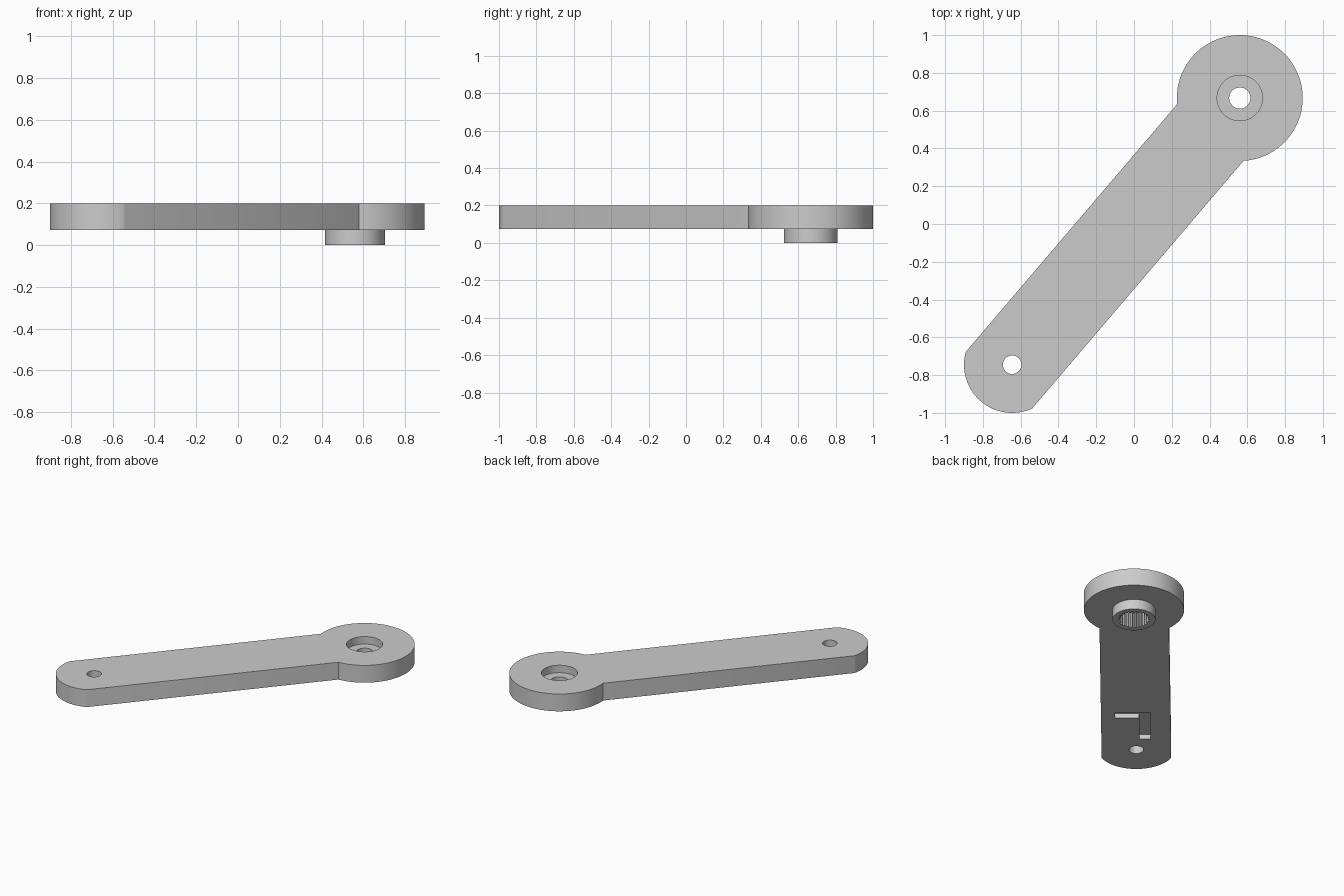
import bpy
import bmesh
from math import sin, cos, pi, asin, atan2, hypot
from mathutils import Matrix

cube = bpy.data.objects.get("Cube")
if cube:
    bpy.data.objects.remove(cube, do_unlink=True)

# Main dimensions; the arm is drawn along local x with the hub at the origin
HUB, TIP = (0.56, 0.667), (-0.645, -0.745)
LENGTH = hypot(HUB[0] - TIP[0], HUB[1] - TIP[1])
ANGLE = atan2(HUB[1] - TIP[1], HUB[0] - TIP[0])
HALF, DISC_R, TIP_R = 0.231, 0.333, 0.255
BASE, TOP = 0.073, 0.2
PLACE = Matrix.Translation((HUB[0], HUB[1], 0)) @ Matrix.Rotation(ANGLE, 4, "Z")

grey = bpy.data.materials.new("light grey plastic")
grey.use_nodes = True
grey.diffuse_color = (0.6, 0.6, 0.6, 1)
grey.node_tree.nodes["Principled BSDF"].inputs["Base Color"].default_value = (0.6, 0.6, 0.6, 1)


def arc(cx, r, start, end, n):
    steps = [start + (end - start) * i / n for i in range(n + 1)]
    return [(cx + r * cos(a), r * sin(a)) for a in steps]


def circle(cx, r, n=64):
    return arc(cx, r, 0, 2 * pi, n)[:-1]


def prism(name, outline, z0, z1):
    """Extrude a flat outline from z0 to z1."""
    bm = bmesh.new()
    face = bm.faces.new([bm.verts.new((x, y, z0)) for x, y in outline])
    new = bmesh.ops.extrude_face_region(bm, geom=[face])["geom"]
    bmesh.ops.translate(bm, vec=(0, 0, z1 - z0),
                        verts=[v for v in new if isinstance(v, bmesh.types.BMVert)])
    bmesh.ops.recalc_face_normals(bm, faces=bm.faces)
    mesh = bpy.data.meshes.new(name)
    bm.to_mesh(mesh)
    bm.free()
    mesh.materials.append(grey)
    obj = bpy.data.objects.new(name, mesh)
    obj.matrix_world = PLACE
    bpy.context.collection.objects.link(obj)
    return obj


def combine(target, tool, operation):
    """Apply a boolean and discard the tool."""
    mod = target.modifiers.new(tool.name, "BOOLEAN")
    mod.operation, mod.object, mod.solver = operation, tool, "EXACT"
    bpy.context.view_layer.objects.active = target
    bpy.ops.object.modifier_apply(modifier=mod.name)
    bpy.data.objects.remove(tool, do_unlink=True)


# Arm: round disc at one end, clipped round tip at the other
a, b = pi - asin(HALF / DISC_R), pi - asin(HALF / TIP_R)
outline = arc(0, DISC_R, -a, a, 96) + arc(-LENGTH, TIP_R, b, 2 * pi - b, 48)
arm = prism("lever_arm", outline, BASE, TOP)

# Hub under the disc
combine(arm, prism("hub", circle(0, 0.143), 0, BASE + 0.02), "UNION")

# Splined socket from below, screw recess from above, through holes
TEETH = 25
spline = []
for i in range(TEETH):
    for k, r in ((0, 0.096), (0.3, 0.096), (0.5, 0.108), (0.8, 0.108)):
        t = 2 * pi * (i + k) / TEETH
        spline.append((r * cos(t), r * sin(t)))
combine(arm, prism("spline_socket", spline, -0.05, 0.11), "DIFFERENCE")
combine(arm, prism("screw_recess", circle(0, 0.12), 0.145, 0.3), "DIFFERENCE")
combine(arm, prism("screw_hole", circle(0, 0.056, 48), -0.1, 0.3), "DIFFERENCE")
combine(arm, prism("tip_hole", circle(-LENGTH, 0.049, 48), -0.1, 0.3), "DIFFERENCE")

# Shallow angled recess on the underside, near the tip
x0, x1, x2 = (-LENGTH + d for d in (0.145, 0.425, 0.487))
groove = [(x0, 0.023), (x1, 0.023), (x1, -0.137), (x2, -0.137), (x2, 0.097), (x0, 0.097)]
combine(arm, prism("underside_recess", groove, 0, BASE + 0.032), "DIFFERENCE")

# Smooth the round walls, keep the edges crisp
bpy.ops.object.select_all(action="DESELECT")
arm.select_set(True)
bpy.context.view_layer.objects.active = arm
bpy.ops.object.shade_smooth_by_angle(angle=0.5)
